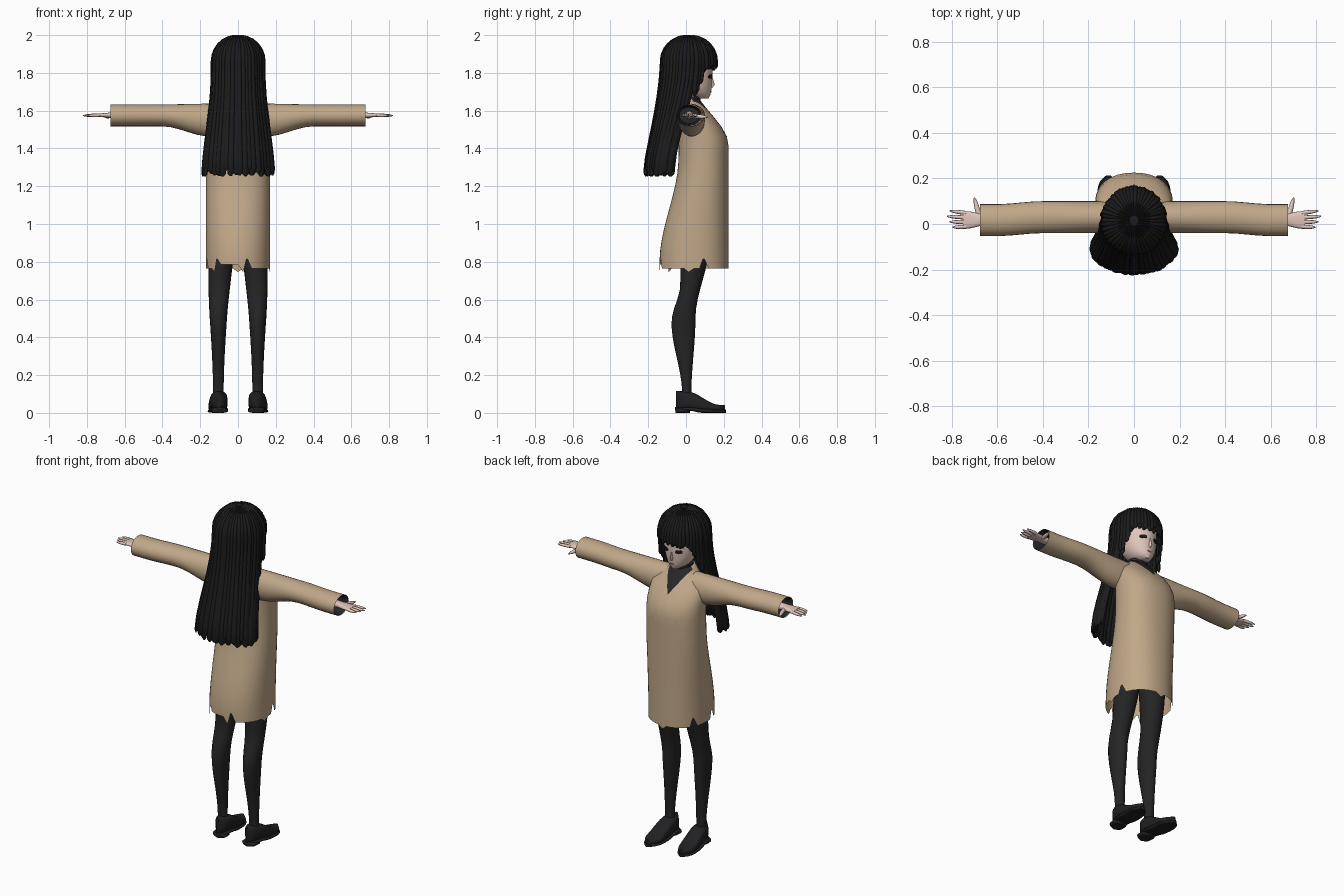
import bpy, bmesh, math, random
from mathutils import Vector

random.seed(4)
if "Cube" in bpy.data.objects:
    bpy.data.objects.remove(bpy.data.objects["Cube"])
X, Y, Z = Vector((1, 0, 0)), Vector((0, 1, 0)), Vector((0, 0, 1))


def material(name, *rgb):
    mat = bpy.data.materials.new(name)
    mat.use_nodes = True
    mat.diffuse_color = (*rgb, 1)
    bsdf = mat.node_tree.nodes["Principled BSDF"]
    bsdf.inputs["Base Color"].default_value = (*rgb, 1)
    bsdf.inputs["Roughness"].default_value = 0.8
    return mat


COAT = material("tan cloth", 0.53, 0.39, 0.25)
HAIR = material("black hair", 0.011, 0.011, 0.012)
TIGHTS = material("charcoal tights", 0.018, 0.018, 0.018)
SHOE = material("black leather", 0.015, 0.015, 0.017)
SKIN = material("pale skin", 0.74, 0.56, 0.49)
SHIRT = material("dark shirt", 0.02, 0.02, 0.023)
LIP = material("muted lips", 0.45, 0.22, 0.2)


def ramp(value, start, stop, low, high):
    """Ease from low to high while value goes from start to stop."""
    t = max(0, min(1, (value - start) / (stop - start)))
    return low + (high - low) * t * t * (3 - 2 * t)


def steps(start, stop, count):
    return [start + (stop - start) * i / (count - 1) for i in range(count)]


def ring(center, u, v, ru, rv, n=16, power=1):
    """Superellipse section; a smaller power gives squarer corners."""
    points = []
    for angle in steps(0, math.tau, n + 1)[:-1]:
        co, si = math.cos(angle), math.sin(angle)
        points.append(Vector(center) + u * ru * math.copysign(abs(co) ** power, co)
                      + v * rv * math.copysign(abs(si) ** power, si))
    return points


def level(z, back, front, width, n=32, power=1, x=0):
    """Horizontal section between a back and a front position."""
    return ring((x, (back + front) / 2, z), X, Y, width, (front - back) / 2, n, power)


def add_loft(bm, rings, start=True, end=True):
    rows = [[bm.verts.new(p) for p in points] for points in rings]
    for a, b in zip(rows, rows[1:]):
        for i in range(len(a)):
            bm.faces.new((a[i - 1], a[i], b[i], b[i - 1]))
    if start:
        bm.faces.new(rows[0][::-1])
    if end:
        bm.faces.new(rows[-1])


def finish(name, bm, mats, mirror=False, angle=50):
    bmesh.ops.recalc_face_normals(bm, faces=bm.faces[:])
    mesh = bpy.data.meshes.new(name)
    bm.to_mesh(mesh)
    bm.free()
    ob = bpy.data.objects.new(name, mesh)
    bpy.context.collection.objects.link(ob)
    for mat in mats:
        mesh.materials.append(mat)
    if mirror:
        ob.modifiers.new("mirror", "MIRROR")
    bpy.ops.object.select_all(action="DESELECT")
    ob.select_set(True)
    bpy.context.view_layer.objects.active = ob
    bpy.ops.object.shade_smooth_by_angle(angle=math.radians(angle))


def loft(name, rings, mat, mirror=False, start=True, end=True):
    bm = bmesh.new()
    add_loft(bm, rings, start, end)
    finish(name, bm, [mat], mirror)


# Coat body: flared skirt, slim waist, sloping chest and shoulders
def coat_level(z):
    width = min(ramp(z, 0.8, 1.35, 0.235, 0.17), ramp(z, 1.55, 1.68, 0.17, 0.05))
    back = ramp(z, 0.8, 1.35, -0.14, -0.04)
    front = ramp(z, 1.42, 1.76, 0.225, 0.03)
    return level(z, back, front, width, 48, 0.9)


rings = [coat_level(z) for z in steps(0.765, 1.665, 19)]

# Torn hem: deep notches, hanging points and a raised back strip
for indices, rise in (((2, 20, 26, 31, 38), 0.07), ((12, 30, 37, 47), -0.02),
                      (range(32, 37), 0.02)):
    for i in indices:
        rings[0][i].z += rise
bm = bmesh.new()
add_loft(bm, rings, False, True)

# Dark V cut into the coat at the neck
for side in (-1, 1):
    bmesh.ops.bisect_plane(bm, geom=bm.verts[:] + bm.edges[:] + bm.faces[:],
                           plane_co=(0, 0, 1.53), plane_no=(side, 0, -0.6))
for face in bm.faces:
    c = face.calc_center_median()
    face.material_index = int(c.y > 0.03 and abs(c.x) < (c.z - 1.53) * 0.6)
finish("coat_body", bm, [COAT, SHIRT])


# Sleeves with dark lining
def sleeve_ring(x, scale=1):
    center = (x, ramp(x, 0.4, 0.6, 0.03, 0.017), ramp(x, 0.15, 0.4, 1.55, 1.575))
    return ring(center, Y, Z, 0.07 * scale, ramp(x, 0.15, 0.4, 0.087, 0.058) * scale, 24)


loft("sleeve", [sleeve_ring(x) for x in steps(0.08, 0.675, 14)], COAT, True, True, False)
loft("sleeve_lining", [sleeve_ring(0.673, 0.96), sleeve_ring(0.65, 0.85), sleeve_ring(0.6, 0.75)],
     SHIRT, True, False, True)

# Hands
loft("palm", [ring((x, 0.018, 1.576), Y, Z, ramp(x, 0.65, 0.73, 0.023, 0.038),
                   ramp(x, 0.6, 0.75, 0.02, 0.009), 16, 0.8) for x in steps(0.58, 0.75, 7)],
     SKIN, True)


def add_finger(bm, base, tip, radius):
    base, tip = Vector(base), Vector(tip)
    along = (tip - base).normalized()
    u = along.cross(Z).normalized()
    add_loft(bm, [ring(base.lerp(tip, t), u, u.cross(along), *[radius * (1 - 0.7 * t ** 4)] * 2, 8)
                  for t in steps(0, 1, 5)])


bm = bmesh.new()
for i in range(4):
    y = 0.02 * i - 0.012
    add_finger(bm, (0.735, y, 1.576), (0.82 - 0.012 * abs(i - 2), y * 1.2, 1.574), 0.009)
add_finger(bm, (0.68, 0.04, 1.572), (0.7, 0.115, 1.566), 0.011)
finish("fingers", bm, [SKIN], True)


# Legs: calf bulges back, thigh leans forward
def leg_level(z):
    back = ramp(z, 0.1, 0.48, -0.02, -0.077) + ramp(z, 0.48, 0.68, 0, 0.047)
    front = ramp(z, 0.1, 0.5, 0.028, 0.05) + ramp(z, 0.5, 0.9, 0, 0.075)
    return level(z, back, front, ramp(z, 0.1, 1, 0.028, 0.07), 20, 1, ramp(z, 0.5, 1, 0.104, 0.085))


loft("leg", [leg_level(z) for z in steps(0.06, 1, 20)], TIGHTS, True)


# Shoes: upper, sole and heel lofted from back to toe
def shoe_part(name, back, toe, width, bottom, top):
    rings = []
    for t in steps(0, 1, 12):
        y = back + (toe - back) * t
        lo, hi = ramp(y, 0.02, 0.08, *bottom), ramp(y, 0, 0.18, *top)
        half = width * (1 - 0.8 * abs(2 * t - 1) ** 5) * ramp(y, -0.05, 0.12, 0.87, 1)
        rings.append(ring((0.1 + 0.06 * y, y, (lo + hi) / 2), X, Z, half, (hi - lo) / 2, 20, 0.65))
    loft(name, rings, SHOE, True)


shoe_part("shoe_upper", -0.053, 0.206, 0.05, (0.02, 0.01), (0.115, 0.042))
shoe_part("shoe_sole", -0.057, 0.212, 0.053, (0.012, 0), (0.03, 0.017))
shoe_part("shoe_heel", -0.056, 0.02, 0.05, (0, 0), (0.025, 0.025))

# Neck, collar and head
loft("neck", [level(z, -0.02, 0.07, 0.042) for z in (1.6, 1.72)], SKIN)
loft("collar", [level(z, -0.03, 0.078, 0.055) for z in (1.62, 1.675)], SHIRT)
rings = []
for z in steps(1.664, 1.9, 14):
    bulge = math.sqrt(1 - ((1.82 - z) / 0.16) ** 2)
    rings.append(level(z, 0.07 - 0.15 * bulge, 0.1 + 0.04 * math.sqrt(bulge), 0.1 * bulge))
loft("head", rings, SKIN)
loft("nose", [ring((0, 0.135, z), X, Y, r / 2, r, 10)
              for z, r in ((1.722, 0.006), (1.737, 0.018), (1.78, 0.005))], SKIN)


def face_plate(name, center, width, height, turn, mat, mirror):
    u = Vector((math.cos(turn), -math.sin(turn), 0))
    out = Z.cross(u)
    loft(name, [ring(Vector(center) + out * d, u, Z, width, height) for d in (-0.004, 0.004)],
         mat, mirror)


face_plate("eye", (0.042, 0.128, 1.78), 0.021, 0.011, 0.5, HAIR, True)
face_plate("mouth", (0, 0.132, 1.7), 0.013, 0.003, 0, LIP, False)


# Hair envelope: domed crown over a curtain that widens and falls back
def envelope(z):
    dome = math.sqrt(1 - (max(0, z - 1.86) / 0.14) ** 2)
    return (ramp(z, 1.2, 1.8, 0.195, 0.141) * dome, ramp(z, 1.25, 1.85, -0.1, 0.015),
            ramp(z, 1.4, 1.8, 0.122, 0.15) * dome, dome)


crown = [1.86 + 0.139 * math.cos(a) for a in steps(0.1, math.pi / 2, 7)]
rings = []
for z in crown:
    rx, yc, ry, dome = envelope(z)
    rings.append(level(z, yc - ry * 0.97, yc + ry * 0.97, rx * 0.97))
loft("hair_cap", rings, HAIR)


def add_lock(bm, angle, scale, spacing):
    """One strand from the crown: bangs in front, long locks behind."""
    co, si = math.cos(angle), math.sin(angle)
    bangs = si > 0.2
    end = ramp(si, 0.2, 0.8, 1.67, 1.83) if bangs else 1.27
    end += random.uniform(-0.02, 0.02)
    rings = []
    for z in crown + steps(1.84, end + 0.015, 8) + [end]:
        rx, yc, ry, dome = envelope(z)
        if bangs:
            yc = max(yc, 0.005)
        along = Vector((-rx * si, ry * co, 0)).normalized()
        out = (Vector((co, si, 0)) * dome + Z * math.sqrt(1 - dome ** 2)).normalized()
        tip = 0.3 if z == end else 1
        center = (rx * co * scale, yc + ry * si * scale, z - 0.007 * (1 - dome))
        rings.append(ring(center, along, out, rx * spacing * 0.68 * tip, 0.009 * tip, 8))
    add_loft(bm, rings)


for name, count, scale in (("hair_outer", 46, 0.97), ("hair_inner", 38, 0.9)):
    bm = bmesh.new()
    spacing = math.tau / count
    for i in range(count):
        add_lock(bm, (i + random.uniform(-0.2, 0.2)) * spacing,
                 scale + random.uniform(-0.02, 0.02), spacing)
    finish(name, bm, [HAIR])
